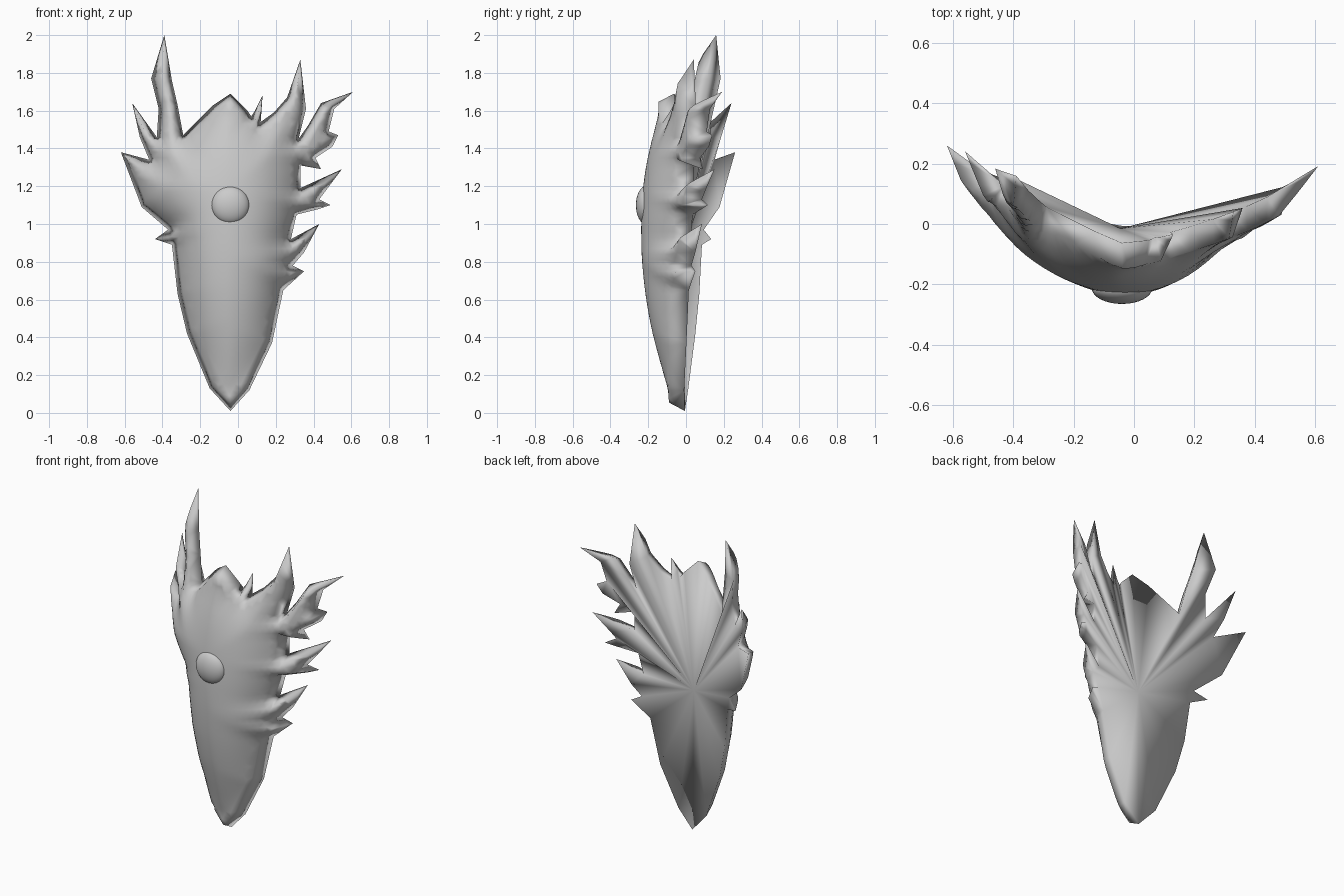
import bpy, bmesh, math
from mathutils import Vector
from mathutils.geometry import delaunay_2d_cdt, intersect_point_line

if "Cube" in bpy.data.objects:
    bpy.data.objects.remove(bpy.data.objects["Cube"])

# Single worn-metal colour
metal = bpy.data.materials.new("grey metal")
metal.use_nodes = True
grey = (0.6, 0.6, 0.6, 1)
metal.diffuse_color = grey
metal.node_tree.nodes["Principled BSDF"].inputs["Base Color"].default_value = grey

# Spiky outline in hundredths, counter-clockwise from the bottom point
left_edge = [(-4, 1), (6, 12), (18, 37), (24, 65), (35, 75), (29, 78), (35, 85), (43, 100),
             (28, 92), (31, 105), (43, 108), (49, 110), (43, 113), (46, 117), (55, 129),
             (33, 119), (33, 131), (44, 129), (41, 135), (50, 141), (53, 147), (48, 149),
             (51, 161), (61, 170), (44, 164), (37, 152), (32, 145), (36, 161), (33, 187),
             (26, 167), (19, 159), (12, 154), (13, 168), (9, 160), (7, 157), (5, 160)]
right_edge = [(-4, 169), (-13, 163), (-29, 147), (-32, 163), (-35, 176), (-39, 200),
              (-46, 177), (-42, 161), (-43, 146), (-56, 164), (-52, 146), (-47, 134),
              (-62, 138), (-51, 109), (-37, 97), (-44, 92), (-35, 89), (-32, 63),
              (-27, 42), (-15, 13)]
rim = [Vector(p) / 100 for p in left_edge + right_edge]
count = len(rim)
edges = [(i, (i + 1) % count) for i in range(count)]
hub = Vector((-0.045, 0.89))
WALL = 0.03


def inside(p):
    hit = False
    for i, j in edges:
        a, b = rim[i], rim[j]
        if (a.y > p.y) != (b.y > p.y) and p.x < a.x + (b.x - a.x) * (p.y - a.y) / (b.y - a.y):
            hit = not hit
    return hit


def rim_distance(p):
    best = 9.0
    for i, j in edges:
        a, b = rim[i], rim[j]
        t = min(max(intersect_point_line(p, a, b)[1], 0), 1)
        best = min(best, (a.lerp(b, t) - p).length)
    return best


def corner(i):
    # Unit directions to both neighbours, and the shorter side length
    u, v = rim[i - 1] - rim[i], rim[(i + 1) % count] - rim[i]
    return u.normalized(), v.normalized(), min(u.length, v.length)


def rim_y(p):
    # Wraps backwards at the sides, dips forward at the crown, tall horn leans back
    crown = min(max((p.y - 1.3) / 0.35, 0), 1) * math.exp(-(p.x + 0.02) ** 2 / 0.03)
    lean = 0.26 * max(-p.x, 0) * max(p.y - 1.45, 0)
    return 0.62 * (p.x - 0.04) ** 2 - 0.01 - 0.06 * crown + lean


def front_y(p):
    # Steep bevelled wall at the rim, easing into a domed face
    d = rim_distance(p)
    dome = -0.24 + 0.2 * (p.y - 0.95) ** 2 + (p.x + 0.03) ** 2
    wall = 2.8 * WALL
    full = max(rim_y(p) - dome, wall + 0.01)
    eased = wall + (full - wall) * (1 - math.exp(-max(d - WALL, 0) * 14))
    return rim_y(p) - min(2.8 * d, eased)


def back_y(p):
    return -0.015 if (p - hub).length < 0.001 else rim_y(p)


def add_skin(bm, points, links, height, forward):
    pts, _, faces, *_ = delaunay_2d_cdt(points, links, [], 1, 1e-5)
    verts = [bm.verts.new((p.x, height(p), p.y)) for p in pts]
    for f in faces:
        centre = sum((pts[i] for i in f), Vector((0, 0))) / len(f)
        if inside(centre):
            face = bm.faces.new([verts[i] for i in f])
            face.normal_update()
            if (face.normal.y < 0) != forward:
                face.normal_flip()


def finish(obj):
    obj.data.materials.append(metal)
    for face in obj.data.polygons:
        face.use_smooth = True


# Front face points: spike ridges, bevel line, then an even infill
extra = []


def add_point(p, clearance, gap):
    if inside(p) and rim_distance(p) > clearance and all((p - q).length > gap for q in extra):
        extra.append(p)


for i in range(count):
    u, v, length = corner(i)
    if u.dot(v) > 0.2:
        for t in (0.2, 0.4, 0.6, 0.8, 1):
            add_point(rim[i] + (u + v).normalized() * length * t, 0.005, 0.01)
for i, j in edges:
    a, b = rim[i], rim[j]
    along = b - a
    steps = max(2, round(along.length / 0.03))
    normal = Vector((-along.y, along.x)).normalized()
    for k in range(steps + 1):
        add_point(a.lerp(b, k / steps) + normal * WALL, WALL * 0.95, 0.015)
step = 0.03
for row in range(68):
    for col in range(-22, 23):
        add_point(Vector(((col + row % 2 / 2) * step, row * step)), WALL * 0.7, 0.018)

bm = bmesh.new()
add_skin(bm, rim + extra, edges, front_y, True)

# Back face: folds fanning from a central hub to the notches and the plain rim
spokes = []
for i in range(count):
    u, v, length = corner(i)
    notch = u.cross(v) > 0
    seen = all(inside(hub.lerp(rim[i], k / 60)) for k in range(1, 60))
    if seen and (notch or u.dot(v) < 0.15):
        spokes.append((i, count))
add_skin(bm, rim + [hub], edges + spokes, back_y, False)
bmesh.ops.remove_doubles(bm, verts=bm.verts, dist=0.0008)
mesh = bpy.data.meshes.new("shield_body")
bm.to_mesh(mesh)
bm.free()
body = bpy.data.objects.new("shield_body", mesh)
bpy.context.collection.objects.link(body)
finish(body)

# Round boss on the face
bpy.ops.mesh.primitive_uv_sphere_add(segments=32, ring_count=16, radius=0.1,
                                     location=(-0.04, -0.213, 1.1),
                                     rotation=(math.pi / 2, 0, 0))
boss = bpy.context.object
boss.name = "shield_boss"
boss.scale.z = 0.52
finish(boss)
